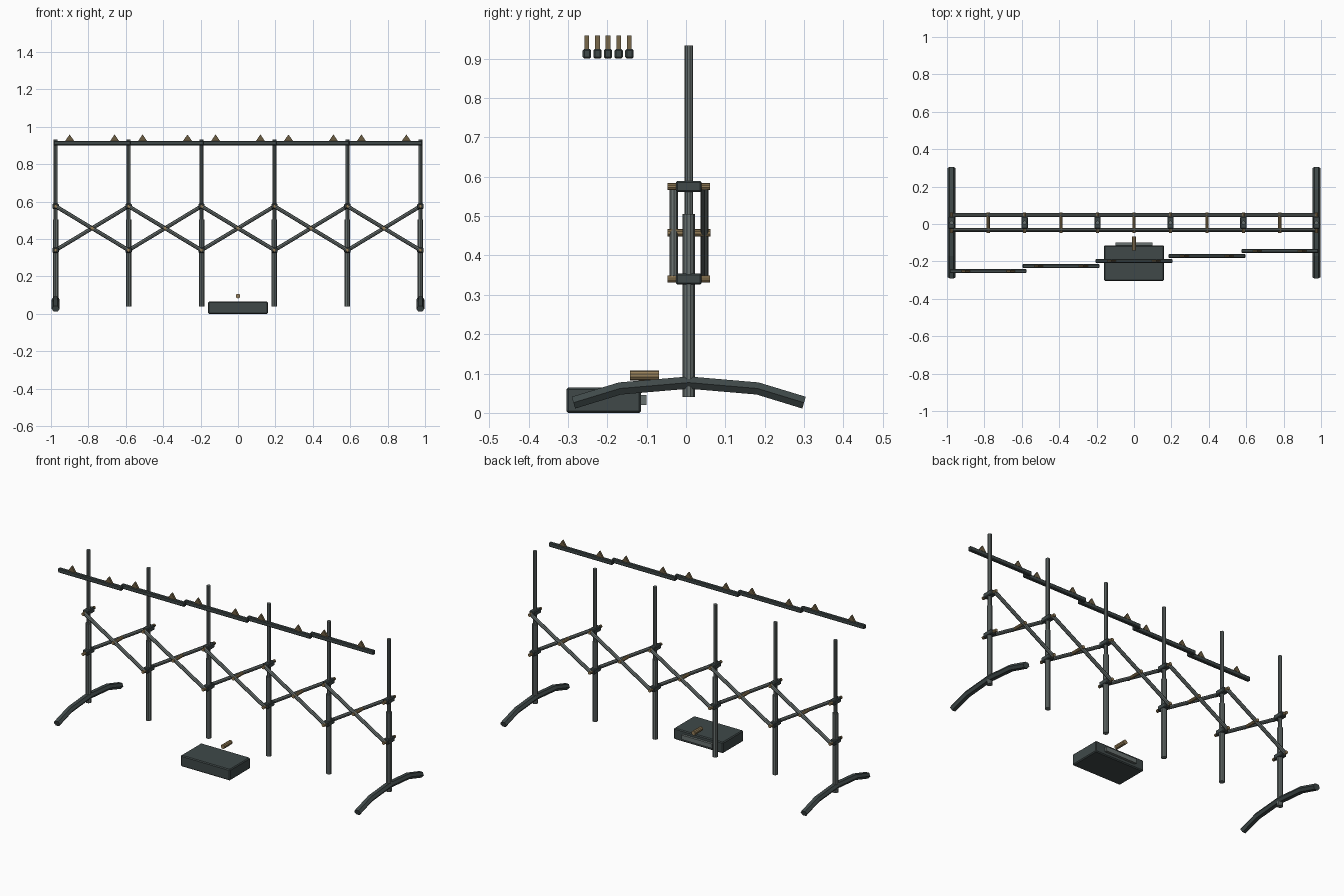
import bpy, bmesh, math
from mathutils import Vector

if "Cube" in bpy.data.objects:
    bpy.data.objects.remove(bpy.data.objects["Cube"])


def material(name, rgb):
    m = bpy.data.materials.new(name)
    m.diffuse_color = (*rgb, 1)
    m.use_nodes = True
    m.node_tree.nodes["Principled BSDF"].inputs["Base Color"].default_value = m.diffuse_color
    return m


STEEL = material("grey steel", (0.14, 0.165, 0.16))
DARK = material("dark iron", (0.05, 0.066, 0.066))
BRASS = material("brass", (0.30, 0.21, 0.10))
BRONZE = material("dark bronze", (0.15, 0.11, 0.055))


def finish(name, bm, mat):
    bmesh.ops.recalc_face_normals(bm, faces=bm.faces)
    mesh = bpy.data.meshes.new(name)
    bm.to_mesh(mesh)
    bm.free()
    mesh.materials.append(mat)
    ob = bpy.data.objects.new(name, mesh)
    bpy.context.collection.objects.link(ob)
    return ob


def rod(name, a, b, radius, mat, sides=10):
    a, b = Vector(a), Vector(b)
    bm = bmesh.new()
    bmesh.ops.create_cone(bm, cap_ends=True, segments=sides, radius1=radius,
                          radius2=radius, depth=(b - a).length)
    ob = finish(name, bm, mat)
    ob.location = (a + b) / 2
    ob.rotation_euler = (b - a).to_track_quat('Z', 'Y').to_euler()
    return ob


def box(name, centre, size, mat, bevel=0.0):
    bm = bmesh.new()
    bmesh.ops.create_cube(bm, size=1)
    bmesh.ops.scale(bm, vec=size, verts=bm.verts)
    ob = finish(name, bm, mat)
    ob.location = centre
    if bevel:
        mod = ob.modifiers.new("bevel", 'BEVEL')
        mod.width = bevel
        mod.segments = 1
    return ob


def loft(name, rings, mat):
    # closed tube through matching rings of points
    bm = bmesh.new()
    rows = [[bm.verts.new(p) for p in ring] for ring in rings]
    n = len(rows[0])
    for r, s in zip(rows, rows[1:]):
        for i in range(n):
            j = (i + 1) % n
            bm.faces.new((r[i], r[j], s[j], s[i]))
    bm.faces.new(rows[0])
    bm.faces.new(rows[-1])
    return finish(name, bm, mat)


Y0 = 0.007                      # plane of the posts
FRONT, BACK = -0.031, 0.047     # planes of the crossing rods
LOW, HIGH = 0.34, 0.575         # pivot heights
POSTS = [-0.975 + 0.39 * i for i in range(6)]

# Telescoping posts with collars and pivot pins
for x in POSTS:
    rod("lower_post", (x, Y0, 0.04), (x, Y0, 0.505), 0.0155, STEEL)
    rod("upper_post", (x, Y0, 0.28), (x, Y0, 0.933), 0.011, STEEL)
    for z in (LOW, HIGH):
        box("collar", (x, Y0, z), (0.034, 0.066, 0.028), DARK, 0.004)
        rod("pivot_pin", (x, -0.047, z), (x, 0.061, z), 0.009, BRASS)

# Scissor lattice: one rod in front and one behind in every bay
for a, b in zip(POSTS, POSTS[1:]):
    rod("front_brace", (a, FRONT, HIGH), (b, FRONT, LOW), 0.0105, STEEL, 8)
    rod("back_brace", (a, BACK, LOW), (b, BACK, HIGH), 0.0105, STEEL, 8)
    m, z = (a + b) / 2, (LOW + HIGH) / 2
    rod("cross_pin", (m, -0.047, z), (m, 0.062, z), 0.0095, BRASS)

# Arched feet under the end posts
ARCH = [(-0.293, 0.026), (-0.175, 0.062), (0, 0.077), (0.175, 0.062), (0.293, 0.026)]
for x in (POSTS[0], POSTS[-1]):
    rings = []
    for i, (y, z) in enumerate(ARCH):
        p, q = ARCH[max(i - 1, 0)], ARCH[min(i + 1, len(ARCH) - 1)]
        t = Vector((0, q[0] - p[0], q[1] - p[1])).normalized()
        up = Vector((0, -t.z, t.y))
        rings.append([Vector((x, y + Y0, z))
                      + Vector((0.021, 0, 0)) * math.cos(k * math.pi / 3)
                      + up * 0.018 * math.sin(k * math.pi / 3) for k in range(6)])
    loft("arched_foot", rings, DARK)

# Staggered top rails with triangular spikes
for i in range(5):
    x, y = -0.78 + 0.39 * i, -0.252 + 0.027 * i
    box("top_rail", (x, y, 0.9125), (0.412, 0.021, 0.025), DARK, 0.004)
    for dx in (-0.12, 0.12):
        c = x + dx
        loft("spike", [[(c - 0.025, yy, 0.922), (c + 0.025, yy, 0.922), (c, yy, 0.959)]
                       for yy in (y - 0.006, y + 0.006)], BRONZE)

# Weight box with back plate and brass handle
box("weight_box", (0, -0.209, 0.0325), (0.32, 0.19, 0.065), DARK, 0.005)
box("back_plate", (0, -0.107, 0.0325), (0.20, 0.014, 0.026), STEEL)
rod("handle", (0, -0.142, 0.095), (0, -0.068, 0.095), 0.0125, BRASS)
